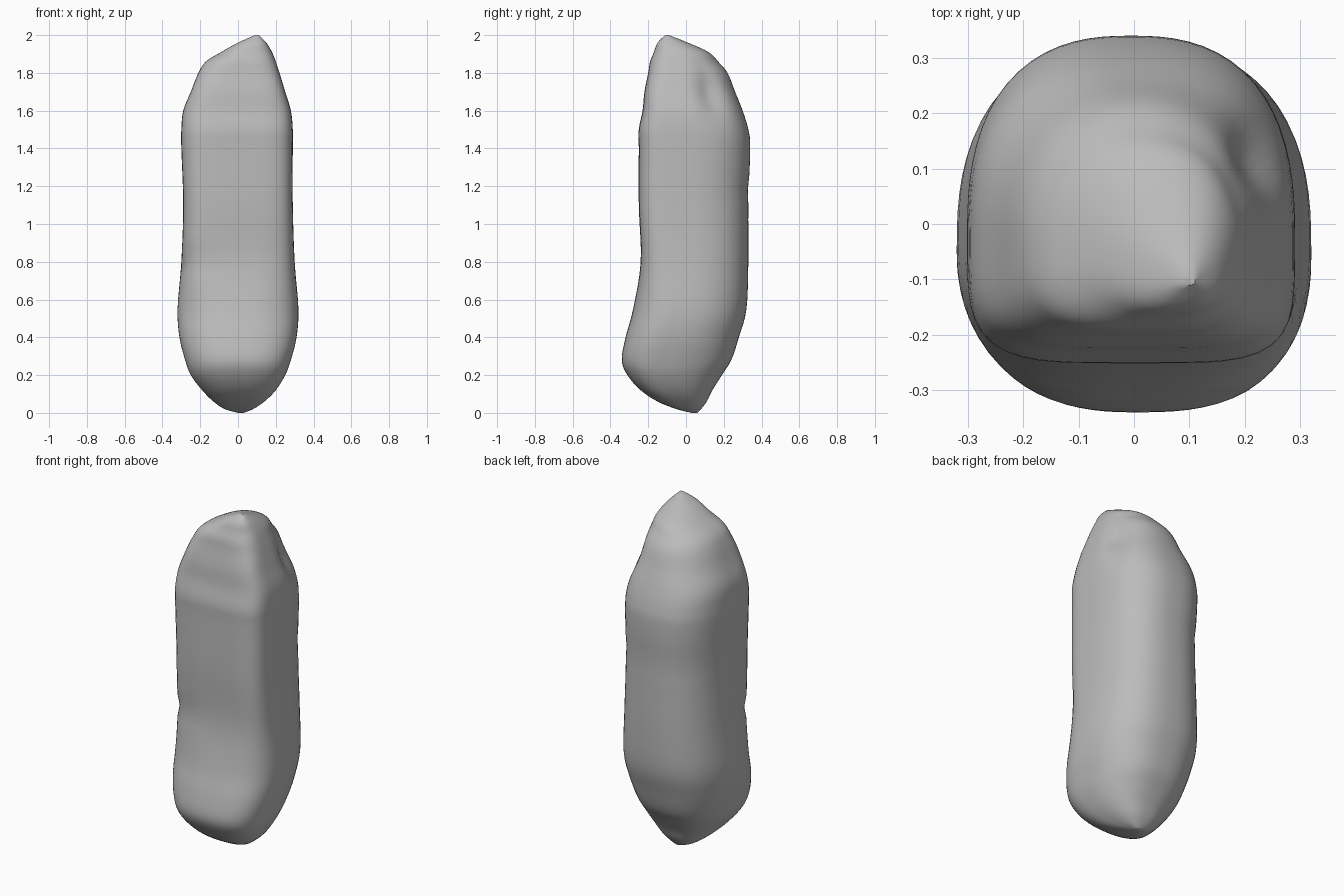
import bpy
import bmesh
import math
from mathutils import Vector

default_cube = bpy.data.objects.get("Cube")
if default_cube:
    bpy.data.objects.remove(default_cube, do_unlink=True)

# Body profile rows: height, left x, right x, front y, back y
ROWS = [
    (0, 0, .03, .03, .06), (.02, -.07, .08, -.05, .08), (.06, -.13, .14, -.15, .11),
    (.12, -.19, .2, -.24, .14), (.2, -.25, .25, -.31, .19), (.28, -.28, .28, -.34, .24),
    (.4, -.31, .31, -.32, .28), (.55, -.32, .32, -.28, .32), (.8, -.3, .3, -.24, .33),
    (1.1, -.29, .29, -.25, .33), (1.4, -.3, .29, -.25, .34), (1.5, -.3, .29, -.25, .33),
    (1.6, -.29, .28, -.23, .3), (1.7, -.25, .25, -.22, .26), (1.8, -.21, .22, -.2, .22),
    (1.86, -.17, .2, -.19, .17), (1.91, -.09, .18, -.17, .12), (1.96, 0, .15, -.15, .01),
    (2, .09, .11, -.11, -.09),
]
SEGMENTS = 72
STEPS = 4


def smoothstep(low, high, value):
    t = min(max((value - low) / (high - low), 0), 1)
    return t * t * (3 - 2 * t)


def bump(value, centre, width):
    return math.exp(-((value - centre) / width) ** 2)


def catmull(a, b, c, d, t):
    return b + t / 2 * (c - a + t * (2 * a - 5 * b + 4 * c - d + t * (3 * (b - c) + d - a)))


def blended_rows():
    last = len(ROWS) - 1
    for i in range(last):
        near = [ROWS[min(max(i + k, 0), last)] for k in (-1, 0, 1, 2)]
        for step in range(STEPS):
            yield [catmull(*values, step / STEPS) for values in zip(*near)]
    yield ROWS[last]


def body_point(row, angle):
    z, left, right, front, back = row
    c, s = math.cos(angle), math.sin(angle)
    mid_x = (left + right) / 2
    mid_y = front + (back - front) * .4
    # Boxy front, blunter above the fold; rounded back
    upper = smoothstep(.5, 1, z) * (1 - smoothstep(1.7, 1.95, z))
    if s < 0:
        power = (2.8 if c > 0 else 2.4) + 1.8 * upper
    else:
        power = 2.5 - .3 * smoothstep(1.5, 1.8, z)
    radius = (abs(c) ** power + abs(s) ** power) ** (-1 / power)
    point = Vector((mid_x + c * radius * (right - left) / 2,
                    mid_y + s * radius * ((back - mid_y) if s > 0 else (mid_y - front)), z))
    # Front fold, back fold and the hollow near the top
    fold = .012 * bump(z, .83 + .03 * c, .025) * smoothstep(0, .5, -s) * smoothstep(-.3, .5, -c)
    fold += .008 * bump(z, 1.2, .03) * smoothstep(.3, .8, s)
    fold += .03 * bump(z, 1.68, .12) * bump(angle, .55, .22)
    point -= Vector((c, s, 0)) * fold
    return point


# Loft the body and close both ends
bm = bmesh.new()
rings = [[bm.verts.new(body_point(row, math.tau * i / SEGMENTS)) for i in range(SEGMENTS)]
         for row in blended_rows()]
for lower, higher in zip(rings, rings[1:]):
    for i in range(SEGMENTS):
        j = (i + 1) % SEGMENTS
        bm.faces.new((lower[i], lower[j], higher[j], higher[i]))
bm.faces.new(reversed(rings[0]))
bm.faces.new(rings[-1])
bmesh.ops.recalc_face_normals(bm, faces=bm.faces)
mesh = bpy.data.meshes.new("stone_body")
bm.to_mesh(mesh)
bm.free()

# Plain grey stone
grey = bpy.data.materials.new("stone grey")
grey.use_nodes = True
grey.diffuse_color = (.5, .5, .5, 1)
shader = grey.node_tree.nodes["Principled BSDF"]
shader.inputs["Base Color"].default_value = grey.diffuse_color
shader.inputs["Roughness"].default_value = .8
mesh.materials.append(grey)

body = bpy.data.objects.new("stone_body", mesh)
bpy.context.collection.objects.link(body)
bpy.context.view_layer.objects.active = body
body.select_set(True)
bpy.ops.object.shade_smooth_by_angle(angle=math.radians(40))
